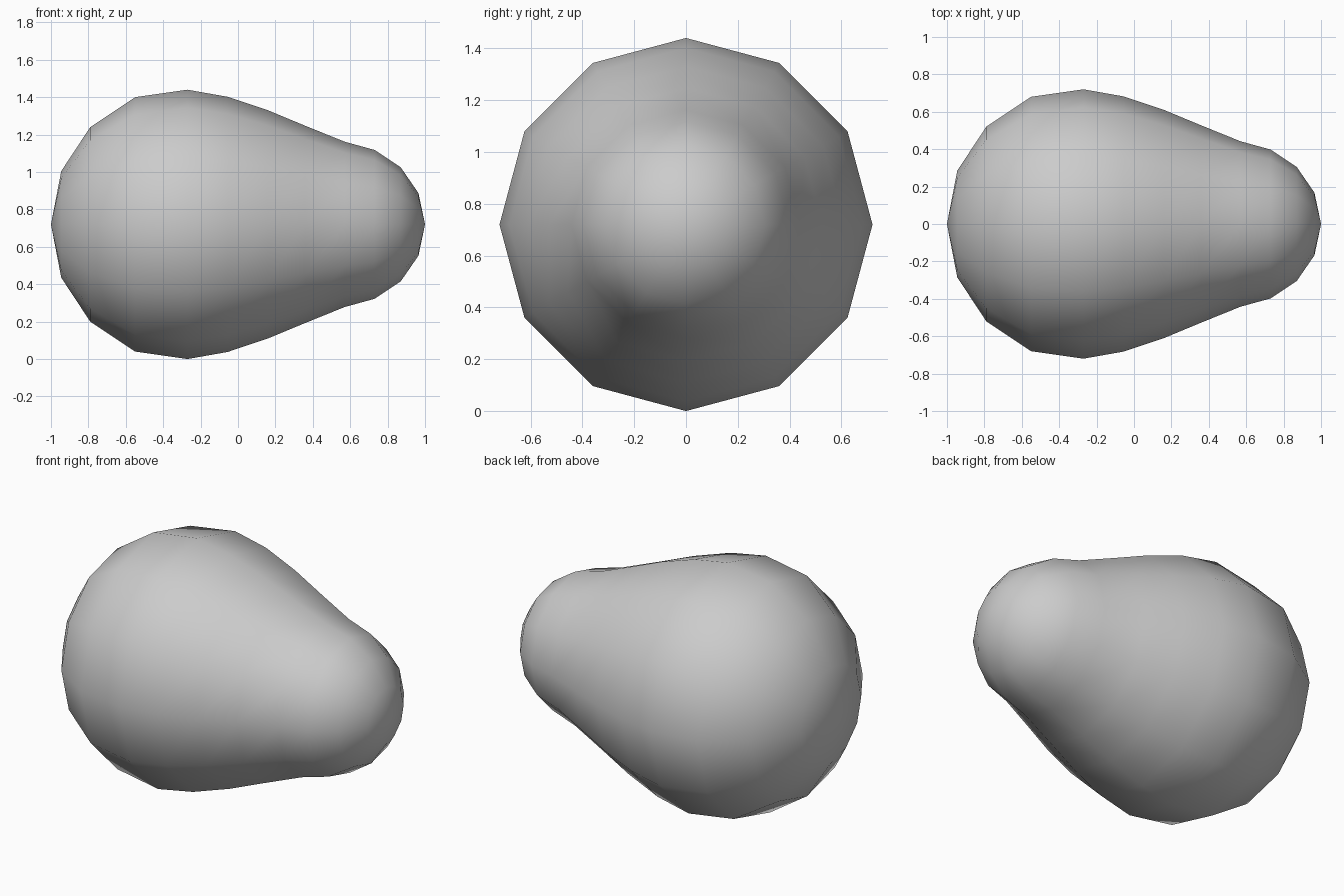
import bpy, bmesh
from math import sin, cos, pi

if "Cube" in bpy.data.objects:
    bpy.data.objects.remove(bpy.data.objects["Cube"])

SIDES = 12
CENTRE_Z = 0.72

# Pear profile: (x along the axis, radius), blunt end to narrow end
PROFILE = [(-0.945, 0.285), (-0.79, 0.52), (-0.55, 0.68), (-0.27, 0.72),
           (-0.055, 0.682), (0.16, 0.61), (0.36, 0.527), (0.57, 0.442),
           (0.73, 0.398), (0.87, 0.305), (0.965, 0.167)]

bm = bmesh.new()

# Rings around the x axis
rings = []
for x, r in PROFILE:
    rings.append([bm.verts.new((x, r * sin(2 * pi * i / SIDES),
                                CENTRE_Z + r * cos(2 * pi * i / SIDES)))
                  for i in range(SIDES)])
tail = bm.verts.new((-1, 0, CENTRE_Z))
tip = bm.verts.new((1, 0, CENTRE_Z))

# Side quads and triangle fans at both poles
for i in range(SIDES):
    j = (i + 1) % SIDES
    for a, b in zip(rings, rings[1:]):
        bm.faces.new((a[i], a[j], b[j], b[i]))
    bm.faces.new((tail, rings[0][j], rings[0][i]))
    bm.faces.new((tip, rings[-1][i], rings[-1][j]))

bmesh.ops.recalc_face_normals(bm, faces=bm.faces)
for f in bm.faces:
    f.smooth = True

mesh = bpy.data.meshes.new("pear_body")
bm.to_mesh(mesh)
bm.free()
bpy.context.collection.objects.link(bpy.data.objects.new("pear_body", mesh))
